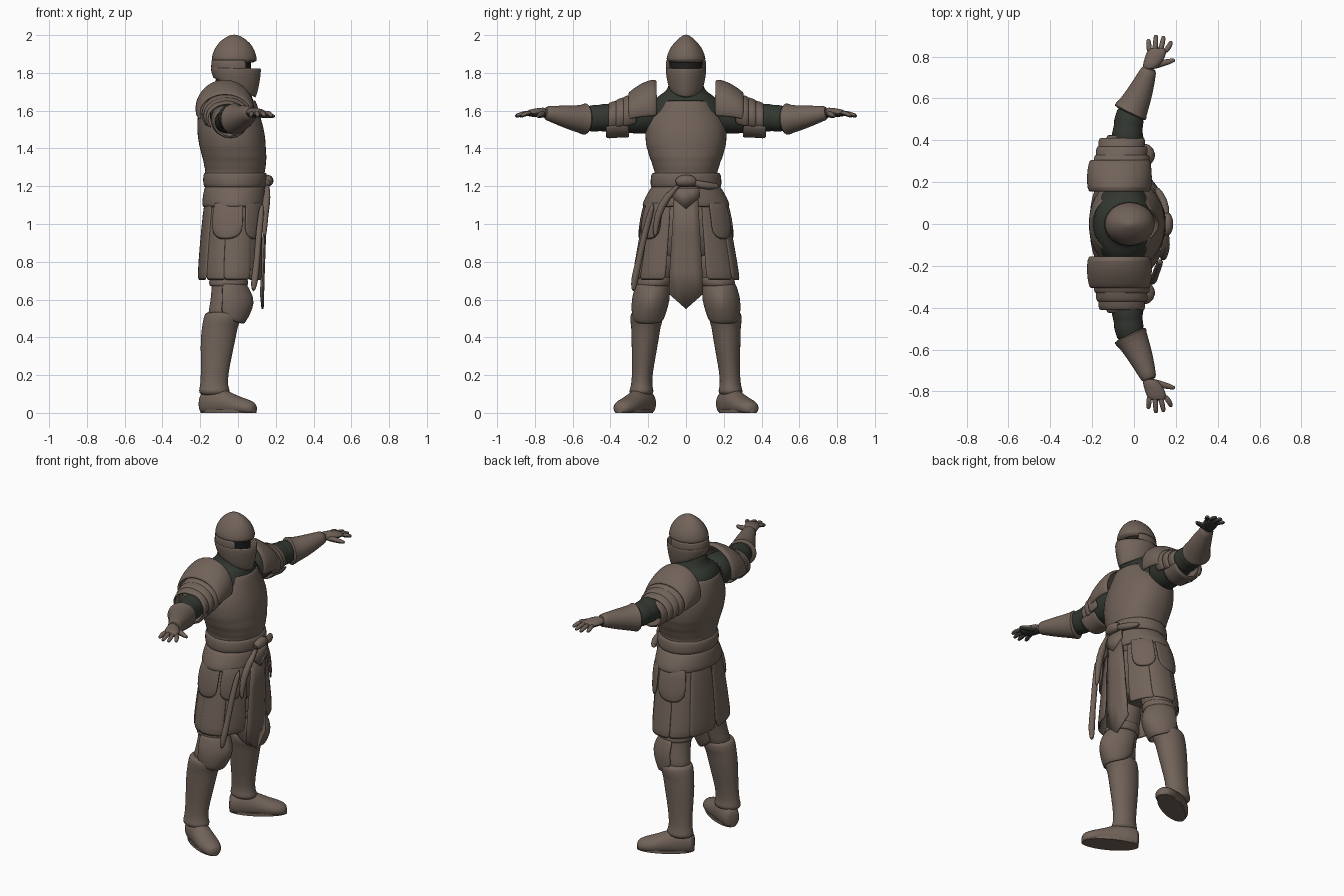
import bpy, bmesh, math
from mathutils import Vector, Matrix


def material(name, rgb):
    m = bpy.data.materials.new(name)
    m.diffuse_color = (*rgb, 1)
    return m


METAL = material("warm_grey_armour", (0.165, 0.124, 0.100))
CLOTH = material("dark_green_padding", (0.032, 0.038, 0.029))
SLIT = material("dark_slit", (0.014, 0.013, 0.012))


def skin(name, rings, mat, closed=True, caps=True, mirror=False, thick=0, subsurf=1, palm=False):
    """Bridge successive rings of points into a surface."""
    bm = bmesh.new()
    vs = [[bm.verts.new(p) for p in r] for r in rings]
    n = len(rings[0])
    for a, b in zip(vs, vs[1:]):
        for i in range(n if closed else n - 1):
            j = (i + 1) % n
            bm.faces.new((a[i], a[j], b[j], b[i]))
    if closed and caps:
        bm.faces.new(vs[0])
        bm.faces.new(vs[-1])
    bmesh.ops.recalc_face_normals(bm, faces=bm.faces)
    me = bpy.data.meshes.new(name)
    me.materials.append(mat)
    if palm:  # padded underside of the glove
        me.materials.append(CLOTH)
        bm.normal_update()
        for f in bm.faces:
            f.material_index = 1 if f.normal.z < -0.25 else 0
    bm.to_mesh(me)
    bm.free()
    ob = bpy.data.objects.new(name, me)
    bpy.context.collection.objects.link(ob)
    if mirror:
        md = ob.modifiers.new("mirror", 'MIRROR')
        md.use_axis = (False, True, False)
        md.use_mirror_merge = False
    if thick:
        sd = ob.modifiers.new("thickness", 'SOLIDIFY')
        sd.thickness, sd.offset = thick, 0
    if subsurf:
        ob.modifiers.new("smooth", 'SUBSURF').levels = subsurf
        ob.modifiers["smooth"].render_levels = subsurf
    bpy.ops.object.select_all(action='DESELECT')
    ob.select_set(True)
    bpy.context.view_layer.objects.active = ob
    bpy.ops.object.shade_smooth_by_angle(angle=math.radians(45))
    return ob


def loft(name, secs, mat=METAL, axis='Z', arc=None, n=24, fn=None, lift=0, power=1.0, **kw):
    """Elliptical sections (position, centre a, centre b, radius a, radius b) along an axis."""
    a0, a1 = arc or (0, 360)
    div = n - 1 if arc else n
    rings = []
    for k, (pos, c1, c2, r1, r2) in enumerate(secs):
        ring = []
        for i in range(n):
            u = i / div
            t = math.radians(a0 + (a1 - a0) * u)
            c, s = math.cos(t), math.sin(t)
            p = c1 + r1 * math.copysign(abs(c) ** power, c)
            q = c2 + r2 * math.copysign(abs(s) ** power, s)
            v = Vector({'Z': (p, q, pos), 'Y': (p, pos, q), 'X': (pos, p, q)}[axis])
            v.z += lift * abs(2 * u - 1) ** 3 * k / (len(secs) - 1)
            ring.append(fn(v) if fn else v)
        rings.append(ring)
    return skin(name, rings, mat, closed=not arc, **kw)


def tube(name, pts, radii, mat=METAL, n=12, **kw):
    """Round tube along a path with a radius at each point."""
    pts = [Vector(p) for p in pts]
    rings = []
    for i, p in enumerate(pts):
        t = (pts[min(i + 1, len(pts) - 1)] - pts[max(i - 1, 0)]).normalized()
        u = t.cross(Vector((1, 0, 0)) if abs(t.z) > 0.7 else Vector((0, 0, 1))).normalized()
        v = u.cross(t)
        rings.append([p + radii[i] * (u * math.cos(2 * math.pi * k / n) + v * math.sin(2 * math.pi * k / n))
                      for k in range(n)])
    return skin(name, rings, mat, **kw)


def plate(name, outline, thick=0.012):
    """Flat hanging panel: half outline rows (z, half width, x)."""
    rows = [[Vector((x + 0.008 * (1 - abs(f)), w * f, z + drop * abs(f))) for f in (-1, -.5, 0, .5, 1)]
            for z, w, x, drop in outline]
    return skin(name, rows, METAL, closed=False, thick=thick, subsurf=0)


# Helmet
def crease(v):
    if v.x > 0:
        v.x += 0.02 * max(0, 1 - abs(v.y) / 0.1)
    return v


def jaw(v):
    v = crease(v)
    v.z -= max(0, (1.83 - v.z) / 0.11) * 0.48 * (v.x + 0.02)
    return v


loft("helmet_dome", [(1.85, -.02, 0, .122, .105), (1.875, -.02, 0, .121, .105), (1.92, -.02, 0, .11, .092),
                     (1.96, -.02, 0, .083, .064), (1.985, -.02, 0, .052, .036), (2.003, -.02, 0, .016, .01)], n=32)
loft("helmet_slit", [(1.875, -.03, 0, .1, .092), (1.79, -.03, 0, .1, .09)], SLIT, subsurf=0)
loft("helmet_back", [(1.87, -.02, 0, .119, .103), (1.8, -.02, 0, .119, .102)], arc=(57, 303), thick=.008)
loft("helmet_visor", [(1.828, -.02, 0, .122, .105), (1.78, -.022, 0, .116, .101), (1.72, -.027, 0, .1, .088)],
     n=32, fn=jaw, caps=False, thick=.008)

# Padded undershirt and breastplate
loft("undershirt", [(1.44, -.04, 0, .15, .18), (1.53, -.045, 0, .155, .213), (1.6, -.05, 0, .147, .21),
                    (1.66, -.052, 0, .133, .17), (1.69, -.045, 0, .115, .13), (1.7, -.04, 0, .105, .11),
                    (1.73, -.035, 0, .09, .09), (1.82, -.03, 0, .08, .08)], CLOTH)
loft("breastplate", [(1.23, -.02, 0, .155, .165), (1.285, -.015, 0, .152, .16), (1.295, -.015, 0, .158, .17),
                     (1.34, -.018, 0, .162, .18), (1.35, -.018, 0, .166, .19), (1.4, -.027, 0, .169, .2),
                     (1.41, -.028, 0, .172, .208), (1.48, -.037, 0, .175, .212), (1.54, -.045, 0, .167, .206),
                     (1.6, -.05, 0, .155, .165), (1.655, -.053, 0, .143, .14)], n=32, caps=False, thick=.01, power=.92)

# Belt, knot and hanging straps
loft("belt", [(1.27, -.015, 0, .158, .172), (1.26, -.015, 0, .166, .182), (1.21, -.015, 0, .166, .185),
              (1.195, -.015, 0, .158, .18)], caps=False, thick=.012)
tube("belt_knot", [(.15, -.055, 1.215), (.156, -.025, 1.23), (.156, .025, 1.23), (.15, .055, 1.22)],
     [.02, .034, .034, .02])
tube("strap_tail", [(.155, -.03, 1.21), (.155, -.1, 1.15), (.14, -.155, 1.05), (.14, -.165, .92)],
     [.02, .024, .02, .012])
tube("strap_loop", [(.155, .03, 1.22), (.145, .11, 1.2), (.1, .18, 1.2)], [.02, .022, .015])
tube("side_strap", [(.13, -.17, 1.12), (.11, -.22, .95), (.1, -.25, .8), (.09, -.27, .72), (.08, -.28, .64)],
     [.016, .018, .016, .022, .012])

# Skirt: waist flare, panels, hip plates and front cloth
loft("waist_flare", [(1.2, -.015, 0, .155, .175), (1.16, -.017, 0, .162, .2), (1.11, -.018, 0, .168, .226),
                     (1.09, -.018, 0, .163, .225)], n=32, caps=False, thick=.012)
for k, (a0, a1) in enumerate([(20, 62), (58, 102), (98, 140), (136, 180)]):
    e = 0.006 * (k % 2)
    loft(f"skirt_panel_{k + 1}", [(1.14, -.02, 0, .145 + e, .195 + e), (.95, -.027, 0, .158 + e, .232 + e),
                                  (.8, -.032, 0, .165 + e, .258 + e), (.7, -.035, 0, .168 + e, .275 + e)],
         arc=(a0, a1), n=8, power=.88, mirror=True, thick=.014)
for k, (a0, a1) in enumerate([(30, 72), (76, 128)]):
    loft(f"hip_plate_{k + 1}", [(1.12, -.018, 0, .16, .215), (1.02, -.022, 0, .174, .24), (.915, -.026, 0, .172, .25)],
         arc=(a0, a1), n=12, power=.88, mirror=True, thick=.012, lift=.05)
plate("front_cloth", [(1.19, .06, .145, 0), (.95, .074, .135, 0), (.75, .086, .128, 0), (.55, .09, .122, .08)])
plate("front_cloth_flap", [(1.19, .07, .152, 0), (1.08, .07, .148, .06)])
loft("hips", [(1.15, -.02, 0, .13, .17), (.95, -.03, 0, .13, .2), (.8, -.04, 0, .1, .19)])

# Arms: padded sleeve, shoulder plates, gauntlet
ys = [.14, .24, .32, .37, .4, .43, .46, .49, .52, .56]
tube("sleeve", [(-.06 + .1 * (y - .14), y, 1.58 - .06 * (y - .14)) for y in ys],
     [.1, .1, .088, .078, .07, .078, .068, .074, .065, .06], CLOTH, n=18, mirror=True)
loft("shoulder_plate", [(.155, -.07, 1.615, .135, .135), (.17, -.07, 1.615, .148, .148), (.23, -.07, 1.61, .15, .133),
                        (.29, -.068, 1.59, .143, .11), (.305, -.068, 1.585, .135, .1)],
     axis='Y', arc=(-18, 198), mirror=True, thick=.014)
for k, (y, r, z) in enumerate([(.29, .132, 1.578), (.33, .122, 1.57), (.37, .11, 1.562)]):
    loft(f"shoulder_lame_{k + 1}", [(y - .03, -.062, z + .01, r - .006, r * .82 - .006),
                                    (y + .03, -.058, z - .004, r, r * .76), (y + .04, -.057, z - .006, r - .01, r * .7)],
         axis='Y', arc=(-35, 215), mirror=True, thick=.01)
loft("upper_arm_guard", [(.3, -.05, 1.55, .092, .09), (.37, -.045, 1.545, .086, .082), (.41, -.04, 1.54, .09, .085),
                         (.425, -.04, 1.54, .082, .075)], axis='Y', arc=(95, 345), mirror=True, thick=.01)
tube("gauntlet_cuff", [(-.022, .525, 1.555), (-.017, .535, 1.555), (-.01, .55, 1.556), (.012, .59, 1.56),
                       (.042, .66, 1.573), (.065, .72, 1.585), (.075, .75, 1.59)],
     [.076, .088, .078, .069, .056, .041, .037], n=18, mirror=True)

# Hands
loft("glove_palm", [(.735, .07, 1.59, .034, .03), (.775, .092, 1.59, .048, .026), (.82, .108, 1.588, .05, .021),
                    (.845, .112, 1.586, .042, .015)], axis='Y', n=14, mirror=True, palm=True)
for k in range(4):
    x, tip = .075 + .024 * k, (.885, .905, .9, .875)[k]
    tube(f"glove_finger_{k + 1}", [(x, .82, 1.588), (x + .008 * (k - .5), (tip + .82) / 2, 1.585),
                                   (x + .012 * (k - .5), tip - .008, 1.573), (x + .012 * (k - .5), tip, 1.571)],
         [.014, .014, .012, .006], n=8, mirror=True, palm=True)
tube("glove_thumb", [(.085, .755, 1.585), (.13, .768, 1.578), (.175, .778, 1.572), (.198, .786, 1.57)],
     [.022, .018, .014, .008], n=8, mirror=True, palm=True)

# Legs
loft("thigh", [(.9, -.05, .11, .1, .1), (.72, -.05, .155, .094, .088), (.64, -.052, .175, .088, .08),
               (.56, -.065, .193, .086, .076), (.48, -.085, .205, .085, .07)], mirror=True)
loft("greave", [(.535, -.078, .208, .09, .078), (.525, -.078, .208, .099, .086), (.48, -.088, .21, .1, .086),
                (.46, -.095, .212, .095, .078), (.4, -.105, .216, .094, .074), (.3, -.115, .223, .083, .063),
                (.2, -.125, .232, .072, .054), (.14, -.127, .235, .074, .056), (.12, -.125, .236, .084, .066),
                (.09, -.125, .236, .078, .062)], mirror=True)


def knee_point(v):
    v.x += .022 * max(0, 1 - abs(v.y - .19) / .09) * max(0, 1 - abs(v.z - .585) / .1) if v.x > 0 else 0
    return v


loft("knee_plate", [(.685, -.05, .175, .088, .082), (.64, -.05, .18, .105, .088), (.585, -.045, .186, .11, .096),
                    (.52, -.05, .195, .1, .088), (.47, -.06, .2, .088, .08)],
     arc=(-110, 110), fn=knee_point, lift=.07, mirror=True, thick=.012)
loft("thigh_band", [(.72, -.05, .158, .093, .088), (.69, -.05, .166, .102, .092), (.67, -.05, .17, .095, .085)],
     caps=False, thick=.01, mirror=True)

# Feet, turned outward
TURN = Matrix.Rotation(math.radians(30), 3, 'Z')
HEEL = Vector((-.13, .228, 0))


def foot(v):
    v = HEEL + TURN @ v
    v.z = max(v.z, 0.0)
    return v


loft("shoe", [(-.075, 0, .045, .025, .04), (-.066, 0, .05, .05, .065), (0, 0, .055, .062, .085), (.07, 0, .05, .06, .075),
              (.14, 0, .036, .066, .055), (.2, 0, .03, .062, .045), (.24, 0, .024, .045, .036),
              (.257, 0, .02, .02, .022)], axis='X', fn=foot, mirror=True)
loft("shoe_sole", [(.018, 0, 0, 1, 1), (.0, 0, 0, 1, 1)], mirror=True, subsurf=0,
     fn=lambda v: foot(Vector((.092 + .166 * v.x, .064 * v.y, v.z))))
